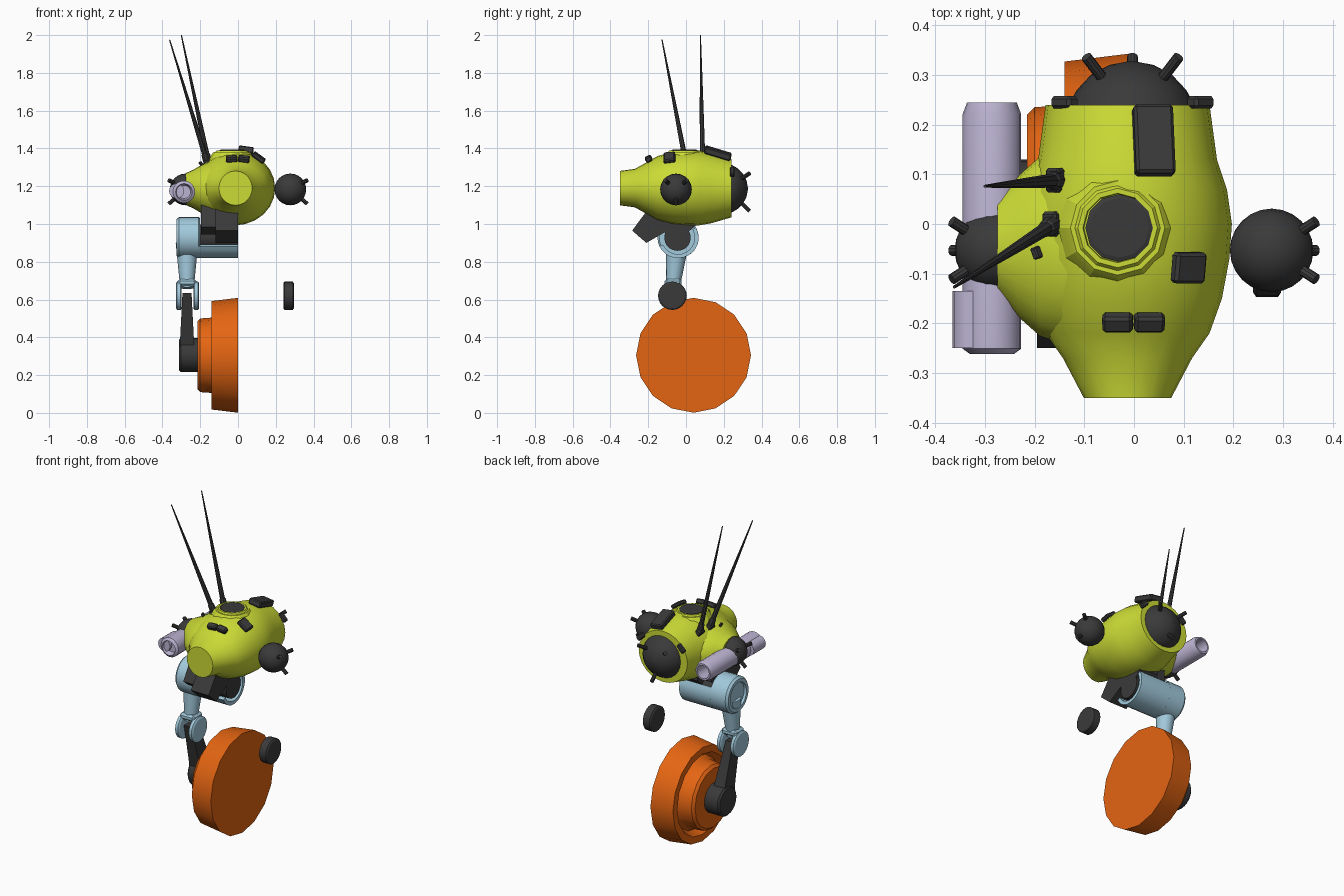
import bpy, bmesh, math
from mathutils import Vector, Matrix, Euler

if "Cube" in bpy.data.objects:
    bpy.data.objects.remove(bpy.data.objects["Cube"])


def material(name, rgb):
    m = bpy.data.materials.new(name)
    m.diffuse_color = (*rgb, 1)
    m.use_nodes = True
    m.node_tree.nodes["Principled BSDF"].inputs["Base Color"].default_value = m.diffuse_color
    return m


LIME = material("lime", (0.60, 0.71, 0.036))
DARK = material("charcoal", (0.042, 0.042, 0.042))
ORANGE = material("orange", (0.78, 0.13, 0.006))
LILAC = material("lilac", (0.50, 0.45, 0.64))
BLUE = material("pale blue", (0.36, 0.59, 0.72))


def finish(name, bm, mat, angle=35):
    bmesh.ops.recalc_face_normals(bm, faces=bm.faces)
    mesh = bpy.data.meshes.new(name)
    bm.to_mesh(mesh)
    bm.free()
    ob = bpy.data.objects.new(name, mesh)
    bpy.context.collection.objects.link(ob)
    mesh.materials.append(mat)
    bpy.ops.object.select_all(action='DESELECT')
    ob.select_set(True)
    bpy.context.view_layer.objects.active = ob
    bpy.ops.object.shade_smooth_by_angle(angle=math.radians(angle))
    return ob


def skin(name, rings, mat, angle=35, loop=False):
    """Skin a list of point rings; caps the ends unless looped."""
    bm = bmesh.new()
    vs = [[bm.verts.new(p) for p in r] for r in rings]
    n = len(vs[0])
    pairs = list(zip(vs, vs[1:])) + ([(vs[-1], vs[0])] if loop else [])
    for a, b in pairs:
        for i in range(n):
            bm.faces.new((a[i], a[(i + 1) % n], b[(i + 1) % n], b[i]))
    if not loop:
        bm.faces.new(vs[0])
        bm.faces.new(vs[-1])
    return finish(name, bm, mat, angle)


def lathe(name, origin, axis, profile, mat, n=24, angle=35):
    """Revolve (distance, radius) pairs about an axis."""
    q = Vector(axis).to_track_quat('Z', 'Y')
    rings = [[Vector(origin) + q @ Vector((r * math.cos(math.tau * i / n),
              r * math.sin(math.tau * i / n), d)) for i in range(n)] for d, r in profile]
    return skin(name, rings, mat, angle)


def rod(name, a, b, r0, r1, mat, n=12):
    d = Vector(b) - Vector(a)
    return lathe(name, a, d, [(0, r0), (d.length, r1)], mat, n)


def plate(name, loc, size, rot, mat, bevel=0.006):
    bm = bmesh.new()
    bmesh.ops.create_cube(bm, size=1)
    rm = Euler([math.radians(a) for a in rot]).to_matrix().to_4x4()
    bmesh.ops.transform(bm, verts=bm.verts, matrix=Matrix.Translation(loc) @ rm @ Matrix.Diagonal((*size, 1)))
    bmesh.ops.bevel(bm, geom=bm.edges[:], offset=bevel, segments=1, affect='EDGES')
    return finish(name, bm, mat, 20)


def ellipse(fn, n=24):
    return [fn(math.cos(math.tau * i / n), math.sin(math.tau * i / n)) for i in range(n)]


def extrude_x(name, pts, x0, x1, mat):
    return skin(name, [[(x, y, z) for y, z in pts] for x in (x0, x1)], mat, 20)


# Body: loft along y (y, half width, half height)
sections = [(-0.35, .088, .091), (-0.27, .13, .102), (-0.22, .165, .13), (-0.15, .19, .17),
            (-0.07, .205, .19), (0.0, .21, .196), (0.07, .2, .197), (0.13, .18, .187), (0.24, .165, .155)]
skin("body", [ellipse(lambda c, s: (-0.013 + w * c, y, 1.19 + h * s)) for y, w, h in sections], LIME, 40)

# Flared socket on the left flank (x, half depth, half height)
socket = [(-0.05, .2, .175), (-0.12, .205, .16), (-0.19, .18, .13), (-0.235, .14, .103), (-0.275, .095, .085)]
skin("side_socket", [ellipse(lambda c, s: (x, -0.045 + d * c, 1.185 + h * s)) for x, d, h in socket], LIME, 40)

# Stepped top hatch with dark lid
lathe("hatch_ring", (-0.033, -0.008, 1.34), (0, 0, 1),
      [(0, .12), (.03, .105), (.042, .095), (.042, .086), (.05, .08), (.05, .07), (.042, .068)], LIME, 12, 20)
lathe("hatch_lid", (-0.03, -0.008, 1.36), (0, 0, 1), [(0, .068), (.031, .068), (.034, .06)], DARK, 12, 20)


def stubs(name, centre, out, up, r_in, r_out, spread):
    """Three short pegs fanned around an eye dome."""
    out, up = Vector(out), Vector(up)
    side = out.cross(up)
    for k, a in enumerate((40, 140, 270)):
        a = math.radians(a)
        d = (out + spread * (side * math.cos(a) + up * math.sin(a))).normalized()
        rod(f"{name}_{k}", Vector(centre) + d * r_in, Vector(centre) + d * r_out, .011, .011, DARK, 10)


# Side eyes: spheres with pegs
for s, label in ((-1, "left"), (1, "right")):
    c = (s * 0.277, -0.053, 1.183)
    prof = [(.084 * -math.cos(math.pi * (i + .02) / 12.04), .084 * math.sin(math.pi * (i + .02) / 12.04))
            for i in range(13)]
    lathe(f"{label}_eye", c, (s, 0, 0), prof, DARK, 20)
    stubs(f"{label}_eye_peg", c, (s, 0, 0), (0, 0, 1), .07, .118, .85)

# Rear dome with pegs and rim clamps
lathe("rear_dome", (-0.005, 0.23, 1.187), (0, 1, 0),
      [(0, .128), (.012, .126), (.04, .11), (.07, .082), (.09, .045), (.098, .004)], DARK, 24)
stubs("rear_peg", (-0.003, 0.215, 1.19), (0, 1, 0), (0, 0, 1), .10, .172, 1.0)
for s in (-1, 1):
    plate("rim_clamp", (-0.003 + s * .137, 0.245, 1.275), (.055, .025, .03), (0, s * 45, 0), DARK)

# Bolted plates on the upper shell
plate("rear_top_plate", (.04, .168, 1.375), (.08, .145, .036), (-17, 8, 0), DARK)
plate("right_top_plate", (.11, -.088, 1.352), (.075, .062, .025), (8, 36, 0), DARK)
for x in (-.033, .031):
    plate("brow_plate", (x, -.198, 1.345), (.061, .036, .03), (30, (x + .01) * 150, 0), DARK)
plate("left_small_plate", (-.196, -.058, 1.32), (.014, .025, .02), (0, -35, 20), DARK, .003)

# Antennas with bases
for a, b in (((-.155, .088, 1.32), (-.300, .076, 2.0)), ((-.162, .0, 1.32), (-.362, -.127, 1.975))):
    d = (Vector(b) - Vector(a)).normalized()
    lathe("antenna", a, d, [(0, .02), (.05, .018), (.055, .014), (.25, .011),
                            ((Vector(b) - Vector(a)).length, .003)], DARK, 8, 30)
    plate("antenna_base", a, (.035, .05, .04), (0, -35, 0), DARK)

# Hollow shoulder tube with a thicker front sleeve
lathe("shoulder_tube", (-.286, -.262, 1.17), (0, 1, 0),
      [(.03, .035), (0, .044), (.011, .059), (.483, .059), (.507, .05), (.507, .04), (.36, .04)], LILAC, 20)
rod("tube_sleeve", (-.325, -.25, 1.175), (-.325, -.135, 1.175), .04, .04, LILAC, 16)

# Pelvis block, half width, cut flat at x = 0
extrude_x("pelvis", [(-.2, 1.08), (-.285, .965), (-.21, .9), (-.115, .955), (-.02, .93), (.06, 1.0), (.05, 1.1)],
          -.12, 0, DARK)
extrude_x("pelvis_side", [(-.18, 1.1), (-.25, .985), (-.2, .945), (-.1, .97), (.03, 1.0), (.03, 1.1)],
          -.195, -.12, DARK)
rod("hip_axle", (-.21, -.045, .928), (0, -.045, .928), .07, .07, DARK, 20)

# Curved tray under the hip axle
arc = [math.radians(205 + 185 * i / 14) for i in range(15)]
tray = [(-.042 + r * math.cos(a), .928 + r * math.sin(a))
        for r, seq in ((.109, arc), (.088, arc[::-1])) for a in seq]
extrude_x("hip_tray", tray, -.21, 0, BLUE)

# Hip drum with recessed outer cap
lathe("hip_drum", (-.2, -.042, .928), (-1, 0, 0),
      [(0, .1), (.008, .109), (.112, .109), (.125, .098), (.125, .078), (.112, .074)], BLUE, 28, 30)

# Thigh and forked knee
rod("thigh", (-.27, -.045, .9), (-.27, -.07, .66), .06, .036, BLUE, 16)
plate("knee_bridge", (-.27, -.068, .69), (.1, .09, .04), (0, 0, 0), BLUE, .012)
for x in (-.328, -.236):
    lathe("knee_cheek", (x, -.072, .62), (1, 0, 0),
          [(0, .066), (.006, .076), (.024, .076), (.03, .066)], BLUE, 24, 30)

# Spare knee disc on the right side
lathe("right_knee_disc", (.24, -.072, .62), (1, 0, 0),
      [(0, .066), (.006, .075), (.05, .075), (.056, .066)], DARK, 24, 30)

# Shin and wheel hub
skin("shin", [[(-.27 + sx * w, y + sy * d, z) for sx, sy in ((-1, -1), (1, -1), (1, 1), (-1, 1))]
              for y, z, w, d in ((.04, .3, .042, .06), (.01, .4, .036, .05), (-.068, .635, .024, .035))], DARK, 20)
lathe("wheel_hub", (-.205, .04, .307), (-1, 0, 0), [(0, .09), (.098, .09), (.108, .08)], DARK, 20, 30)

# Half wheel: 16-sided, stepped on the outside, flat at x = 0
lathe("wheel", (0, .04, .305), (-1, 0, 0),
      [(0, .304), (.14, .287), (.14, .245), (.1, .22), (.13, .2), (.2, .195), (.215, .18), (.215, .1)],
      ORANGE, 16, 30)
